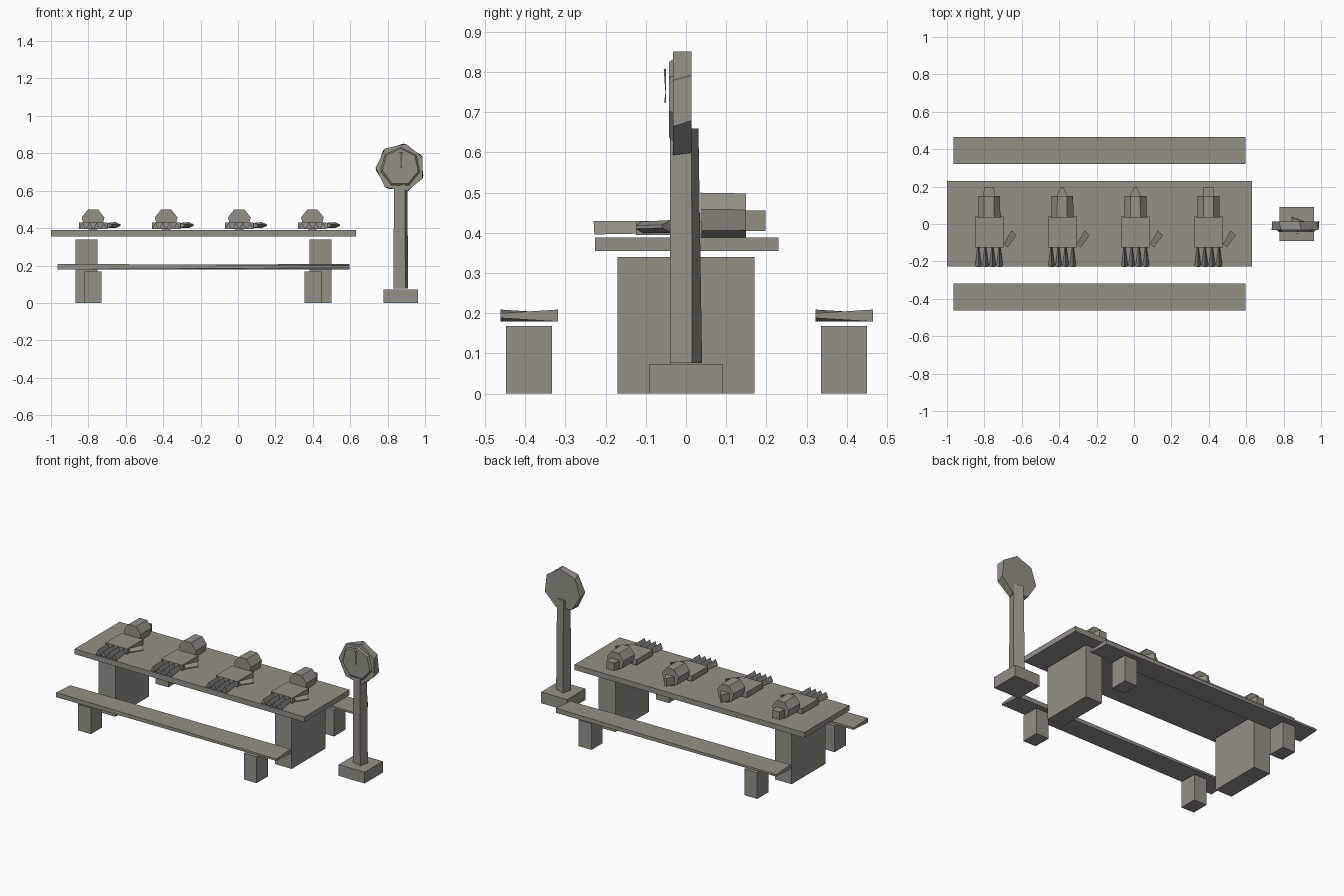
import bpy, bmesh, math

cube = bpy.data.objects.get("Cube")
if cube:
    bpy.data.objects.remove(cube, do_unlink=True)

stone = bpy.data.materials.new("warm_grey")
stone.use_nodes = True
COLOUR = (0.29, 0.28, 0.235, 1)
stone.diffuse_color = COLOUR
stone.node_tree.nodes["Principled BSDF"].inputs["Base Color"].default_value = COLOUR


def loft(name, ring_a, ring_b):
    """Closed solid between two rings with the same number of points."""
    bm = bmesh.new()
    a = [bm.verts.new(p) for p in ring_a]
    b = [bm.verts.new(p) for p in ring_b]
    n = len(a)
    bm.faces.new(a)
    bm.faces.new(b)
    for i in range(n):
        j = (i + 1) % n
        bm.faces.new((a[i], a[j], b[j], b[i]))
    bmesh.ops.recalc_face_normals(bm, faces=bm.faces)
    mesh = bpy.data.meshes.new(name)
    bm.to_mesh(mesh)
    bm.free()
    mesh.materials.append(stone)
    ob = bpy.data.objects.new(name, mesh)
    bpy.context.collection.objects.link(ob)
    return ob


def box(name, x, y, z):
    def ring(h):
        return [(x[0], y[0], h), (x[1], y[0], h), (x[1], y[1], h), (x[0], y[1], h)]
    return loft(name, ring(z[0]), ring(z[1]))


def ring_xz(x, y, z, r, sides, turn):
    """Regular ring facing along y, first corner at angle turn."""
    angles = [turn + math.tau * i / sides for i in range(sides)]
    return [(x + r * math.cos(t), y, z + r * math.sin(t)) for t in angles]


def slab_end(front, back, z, thick_front, thick_back):
    """Upright end section between two floor points, with its own edge thicknesses."""
    (fx, fy), (bx, by) = front, back
    return [(fx, fy, z - thick_front), (bx, by, z - thick_back),
            (bx, by, z + thick_back), (fx, fy, z + thick_front)]


# Table
box("table_top", (-1, 0.63), (-0.226, 0.23), (0.355, 0.389))
for side, x in (("right", -0.868), ("left", 0.382)):
    box(f"table_leg_{side}", (x, x + 0.118), (-0.171, 0.17), (0, 0.34))

# Benches: warped planks whose long edges taper in opposite directions
for place, y in (("front", -0.39), ("back", 0.394)):
    y0, y1 = y - 0.072, y + 0.072
    loft(f"bench_seat_{place}",
         slab_end((-0.965, y0), (-0.965, y1), 0.194, 0.015, 0.006),
         slab_end((0.595, y0), (0.595, y1), 0.194, 0.006, 0.015))
    for side, x in (("right", -0.82), ("left", 0.355)):
        box(f"bench_leg_{place}_{side}", (x, x + 0.091),
            (y - 0.058, y + 0.056), (0, 0.168))

# Severed hands laid out along the table
for n in range(4):
    x = -0.775 + 0.391 * n
    box(f"palm_{n}", (x - 0.076, x + 0.076), (-0.125, 0.04), (0.395, 0.43))
    turn = math.pi / 2 + math.pi / 7
    loft(f"wrist_{n}", ring_xz(x, 0.036, 0.444, 0.062, 7, turn),
         ring_xz(x, 0.149, 0.444, 0.06, 7, turn))
    # Bone stub, pointed on the middle two
    tip = 0.006 if n in (1, 2) else 0.026
    loft(f"bone_stub_{n}",
         [(x + sx * 0.032, 0.145, 0.43 + sz * 0.025)
          for sx, sz in ((-1, -1), (1, -1), (1, 1), (-1, 1))],
         [(x + sx * tip, 0.198, 0.43 + sz * 0.025)
          for sx, sz in ((-1, -1), (1, -1), (1, 1), (-1, 1))])
    for f in range(4):
        fx = x + (f - 1.5) * 0.038
        loft(f"finger_{n}_{f}",
             [(fx - 0.018, -0.228, 0.396), (fx + 0.018, -0.228, 0.396), (fx, -0.23, 0.43)],
             [(fx - 0.004, -0.122, 0.398), (fx + 0.004, -0.122, 0.398), (fx, -0.122, 0.43)])
    loft(f"thumb_{n}",
         slab_end((x + 0.100, -0.125), (x + 0.077, -0.108), 0.414, 0.004, 0.014),
         slab_end((x + 0.147, -0.060), (x + 0.120, -0.035), 0.416, 0.004, 0.016))

# Clock on a post
box("clock_base", (0.778, 0.962), (-0.092, 0.092), (0, 0.072))
loft("clock_post",
     [(0.83, -0.022, 0.076), (0.895, -0.04, 0.076), (0.91, 0.015, 0.076), (0.845, 0.04, 0.076)],
     [(0.835, -0.024, 0.66), (0.892, -0.04, 0.66), (0.905, 0.014, 0.66), (0.847, 0.031, 0.66)])
CX, CZ = 0.868, 0.722
loft("clock_case", ring_xz(CX, -0.032, CZ, 0.132, 7, math.pi),
     ring_xz(CX, 0.014, CZ, 0.13, 7, math.pi + 0.12))
loft("clock_dial", ring_xz(CX, -0.042, CZ + 0.005, 0.098, 7, math.pi + 0.2),
     ring_xz(CX, -0.031, CZ + 0.003, 0.108, 7, math.pi + 0.2))


# Two pointed clock hands meeting tip to tip
def clock_hand(name, z_wide, z_tip, w):
    def ring(z, k):
        return [(CX + 0.004 - k, -0.05, z), (CX + 0.004 + k, -0.05, z),
                (CX + 0.004, -0.05 - k * 0.5, z)]
    loft(name, ring(z_wide, w), ring(z_tip, 0.002))


clock_hand("clock_hand_upper", 0.808, 0.745, 0.011)
clock_hand("clock_hand_lower", 0.724, 0.75, 0.009)
